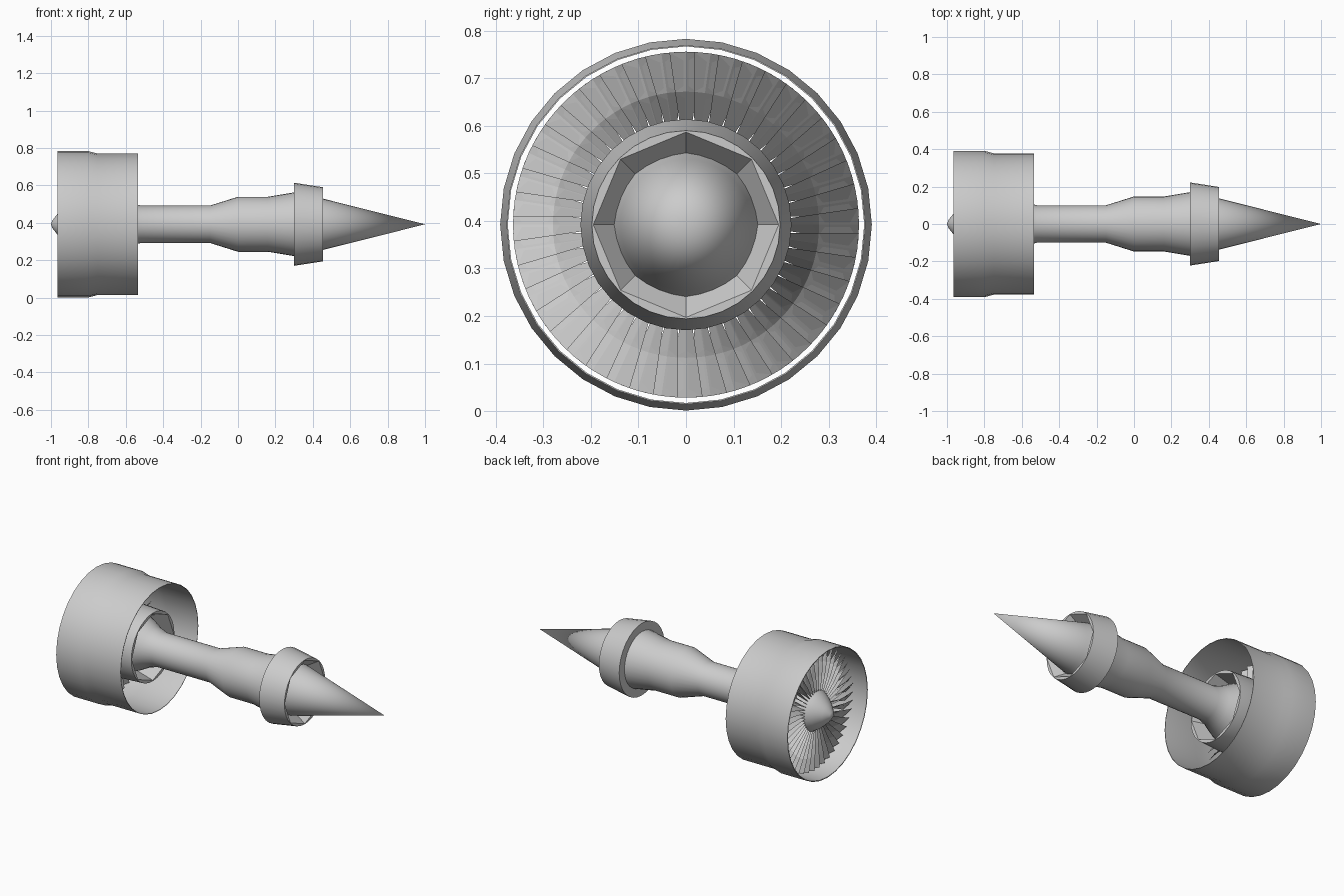
import bpy
import bmesh
import math
from mathutils import Vector

if "Cube" in bpy.data.objects:
    bpy.data.objects.remove(bpy.data.objects["Cube"])

AXIS_Z = 0.392

metal = bpy.data.materials.new("grey metal")
metal.use_nodes = True
GREY = (0.6, 0.6, 0.6, 1)
metal.diffuse_color = GREY
metal.node_tree.nodes["Principled BSDF"].inputs["Base Color"].default_value = GREY


def polar(x, r, angle):
    """Point at a radius and angle around the engine axis."""
    return Vector((x, r * math.cos(angle), AXIS_Z + r * math.sin(angle)))


def finish(name, bm, smooth=True):
    bmesh.ops.remove_doubles(bm, verts=bm.verts, dist=0.0001)
    bmesh.ops.recalc_face_normals(bm, faces=bm.faces)
    mesh = bpy.data.meshes.new(name)
    bm.to_mesh(mesh)
    bm.free()
    obj = bpy.data.objects.new(name, mesh)
    bpy.context.collection.objects.link(obj)
    mesh.materials.append(metal)
    if smooth:
        bpy.ops.object.select_all(action="DESELECT")
        obj.select_set(True)
        bpy.context.view_layer.objects.active = obj
        bpy.ops.object.shade_smooth_by_angle(angle=math.radians(28))
    return obj


def lathe(bm, profile, sides=32):
    """Revolve (x, radius) points around the engine axis."""
    rings = [[bm.verts.new(polar(x, r, math.tau * i / sides)) for i in range(sides)]
             for x, r in profile]
    for a, b in zip(rings, rings[1:]):
        for i in range(sides):
            j = (i + 1) % sides
            bm.faces.new((a[i], a[j], b[j], b[i]))
    return rings


def revolved_part(name, profile):
    bm = bmesh.new()
    lathe(bm, profile)
    finish(name, bm)


def faceted_duct(name, outer, inner):
    """Round shroud whose rear mouth narrows inward as an octagon."""
    bm = bmesh.new()
    lathe(bm, outer)
    finish(name + "_shell", bm)
    bm = bmesh.new()
    rings = lathe(bm, inner, 8)
    # Fill the slivers between the round lip and the octagon
    x, r = outer[-1]
    lip = [bm.verts.new(polar(x, r, math.tau * i / 32)) for i in range(32)]
    for i in range(32):
        j = (i + 1) % 32
        corner = rings[0][i // 4]
        bm.faces.new((lip[i], lip[j], corner))
        if j % 4 == 0:
            bm.faces.new((lip[j], rings[0][(i // 4 + 1) % 8], corner))
    finish(name + "_throat", bm, smooth=False)


# Fan case: thin stepped cylinder, open at both ends
revolved_part("fan_case", [
    (-0.965, 0.386), (-0.965, 0.391), (-0.8, 0.391), (-0.75, 0.378),
    (-0.535, 0.378), (-0.535, 0.375), (-0.75, 0.375), (-0.8, 0.386),
    (-0.965, 0.386)])

# Spinner with a blunt tip
revolved_part("spinner", [
    (-1, 0), (-0.993, 0.02), (-0.965, 0.056), (-0.92, 0.098),
    (-0.87, 0.13), (-0.8, 0.15), (-0.8, 0)])

# Core body flaring forward into the fan hub
revolved_part("core_body", [
    (-0.82, 0), (-0.82, 0.19), (-0.72, 0.185), (-0.64, 0.15), (-0.58, 0.118),
    (-0.52, 0.1), (-0.15, 0.1), (0, 0.147), (0.16, 0.147), (0.31, 0.172),
    (0.31, 0)])

# Tail cone
revolved_part("tail_cone", [(0.31, 0), (0.31, 0.172), (0.45, 0.138), (1, 0)])

# Splitter behind the fan and the exhaust nozzle
faceted_duct("splitter",
             [(-0.8, 0.15), (-0.8, 0.205), (-0.72, 0.217), (-0.58, 0.21)],
             [(-0.58, 0.205), (-0.7, 0.17)])
faceted_duct("exhaust_nozzle",
             [(0.3, 0.16), (0.3, 0.222), (0.455, 0.198)],
             [(0.455, 0.195), (0.39, 0.147)])

# Fan blades: thin twisted plates, wider and flatter toward the tip
BLADES = 44
STATIONS = [(0.12, 0.010, 0.035), (0.2, 0.022, 0.035),
            (0.28, 0.046, 0.032), (0.364, 0.07, 0.026)]
bm = bmesh.new()
for n in range(BLADES):
    theta = math.tau * n / BLADES
    sections = []
    for r, width, depth in STATIONS:
        half = width / r / 2
        section = []
        for side, dx in ((1, 0), (0, -0.002), (-1, 0), (0, 0.002)):
            section.append(bm.verts.new(
                polar(-0.86 + side * depth + dx, r, theta + side * half)))
        sections.append(section)
    for a, b in zip(sections, sections[1:]):
        for i in range(4):
            j = (i + 1) % 4
            bm.faces.new((a[i], a[j], b[j], b[i]))
    bm.faces.new(sections[0])
    bm.faces.new(sections[-1])
finish("fan_blades", bm, smooth=False)
